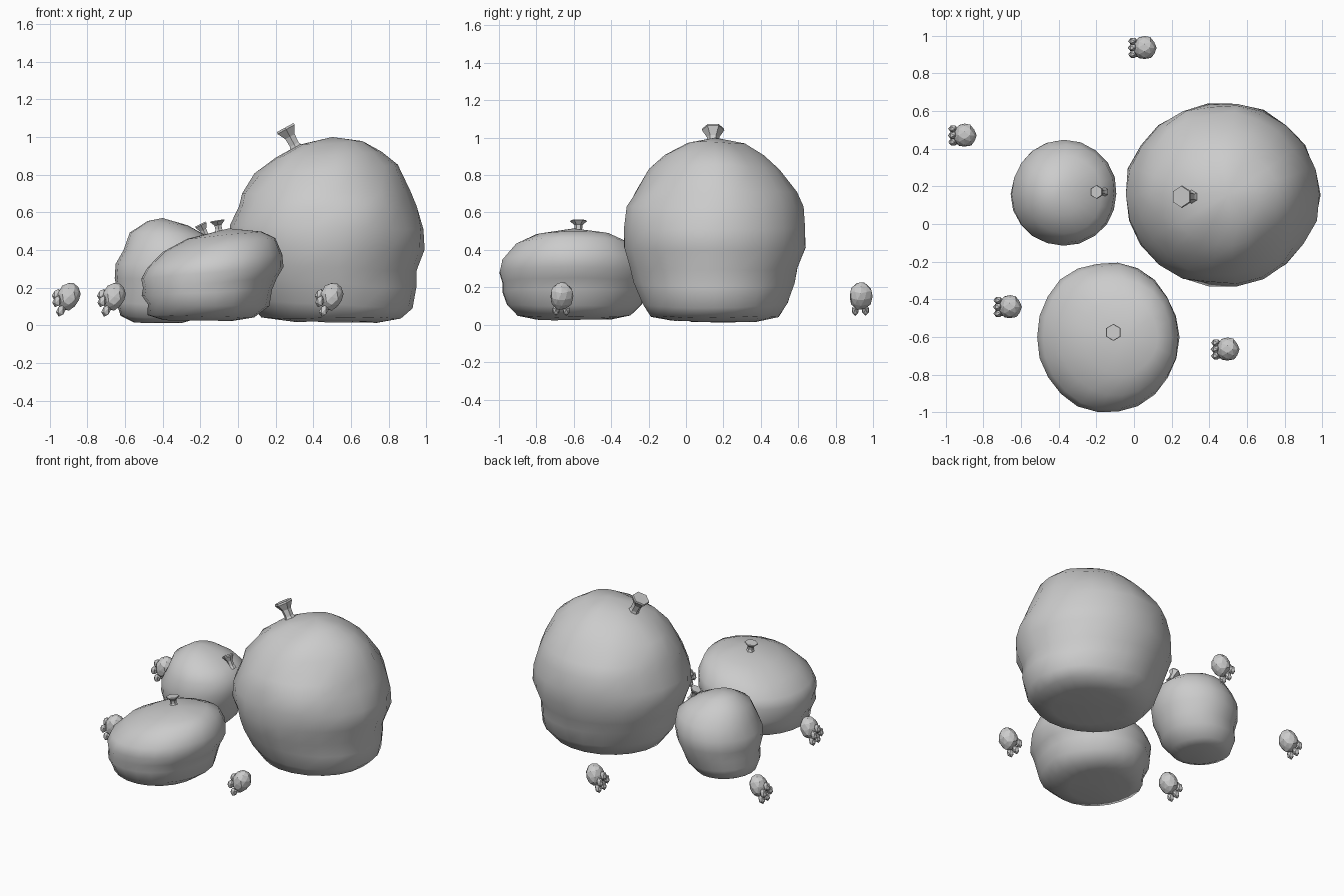
import bpy, bmesh, math
from mathutils import Vector, Matrix, noise


def finish(bm, name, smooth):
    bmesh.ops.recalc_face_normals(bm, faces=bm.faces[:])
    me = bpy.data.meshes.new(name)
    bm.to_mesh(me)
    bm.free()
    for p in me.polygons:
        p.use_smooth = smooth
    ob = bpy.data.objects.new(name, me)
    bpy.context.collection.objects.link(ob)
    return ob


# Lumpy body: each ring is a tilted ellipse through a left and a right point
def pumpkin(name, yc, rings, apex, base, sides=22, wobble=0.012):
    bm = bmesh.new()
    loops = []
    for lx, lz, rx, rz, ry in rings:
        loop = []
        for i in range(sides):
            a = 2 * math.pi * i / sides
            c, s = math.cos(a), math.sin(a)
            p = Vector(((lx + rx) / 2 + c * (rx - lx) / 2, yc + s * ry,
                        (lz + rz) / 2 + c * (rz - lz) / 2))
            n = noise.noise(p * 5) * wobble
            p += Vector((c * n, s * n, n * 0.5))
            p.z = max(p.z, 0.012)
            loop.append(bm.verts.new(p))
        loops.append(loop)
    for a, b in zip(loops, loops[1:]):
        for i in range(sides):
            j = (i + 1) % sides
            bm.faces.new((a[i], a[j], b[j], b[i]))
    for loop, (x, z) in ((loops[-1], apex), (loops[0], base)):
        v = bm.verts.new((x, yc, z))
        for i in range(sides):
            bm.faces.new((loop[i], loop[(i + 1) % sides], v))
    return finish(bm, name, True)


# Flared six-sided stem
def stem(name, bottom, top, r0, r1):
    b, t = Vector(bottom), Vector(top)
    rot = (t - b).to_track_quat('Z', 'Y')
    bm = bmesh.new()
    loops = []
    for f, r in ((0, r0 * 1.5), (0.25, r0), (0.6, r0 * 1.1), (0.92, r1), (1, r1 * 0.95)):
        loops.append([bm.verts.new(b.lerp(t, f) + rot @ Vector(
            (r * math.cos(k * math.pi / 3), r * math.sin(k * math.pi / 3), 0)))
            for k in range(6)])
    for a, c in zip(loops, loops[1:]):
        for k in range(6):
            j = (k + 1) % 6
            bm.faces.new((a[k], a[j], c[j], c[k]))
    bm.faces.new(loops[0])
    bm.faces.new(loops[-1])
    return finish(bm, name, False)


# Small faceted nugget with knobbly points on its lower left
def nugget(name, loc):
    bm = bmesh.new()
    tilt = Matrix.Rotation(math.radians(20), 4, 'Y')
    bmesh.ops.create_icosphere(bm, subdivisions=2, radius=1, matrix=Matrix.Translation(
        (0.012, 0, 0.015)) @ tilt @ Matrix.Diagonal((0.06, 0.063, 0.076, 1)))
    for v in bm.verts:
        v.co *= 1 + 0.12 * noise.noise(v.co * 30)
    for x, y, z in ((-0.05, 0.035, -0.01), (-0.05, -0.035, -0.01),
                    (-0.03, 0.025, -0.06), (-0.03, -0.03, -0.06), (-0.052, 0, 0.025)):
        bmesh.ops.create_icosphere(bm, subdivisions=1, radius=1, matrix=Matrix.Translation(
            (x, y, z)) @ tilt @ Matrix.Diagonal((0.025, 0.021, 0.033, 1)))
    ob = finish(bm, name, False)
    ob.location = loc


# Pumpkin bodies, rings from base to crown
pumpkin("large_pumpkin", 0.155, [
    (0.28, 0.025, 0.74, 0.015, 0.23), (0.13, 0.04, 0.87, 0.04, 0.34),
    (0.05, 0.14, 0.925, 0.09, 0.39), (0.01, 0.25, 0.945, 0.2, 0.43),
    (-0.01, 0.32, 0.94, 0.29, 0.45), (-0.045, 0.42, 0.985, 0.4, 0.485),
    (-0.04, 0.53, 0.985, 0.51, 0.485), (0.01, 0.63, 0.945, 0.63, 0.475),
    (0.025, 0.7, 0.91, 0.71, 0.435), (0.1, 0.8, 0.84, 0.85, 0.35),
    (0.2, 0.89, 0.76, 0.92, 0.27), (0.32, 0.96, 0.66, 0.975, 0.16)],
    (0.5, 1.0), (0.5, 0.03), 22, 0.022)
pumpkin("flat_pumpkin", -0.6, [
    (-0.4, 0.03, -0.02, 0.025, 0.2), (-0.48, 0.055, 0.08, 0.04, 0.3),
    (-0.475, 0.11, 0.16, 0.1, 0.36), (-0.51, 0.16, 0.18, 0.19, 0.385),
    (-0.505, 0.2, 0.205, 0.25, 0.385), (-0.52, 0.25, 0.24, 0.31, 0.4),
    (-0.49, 0.31, 0.235, 0.38, 0.385), (-0.4, 0.39, 0.2, 0.465, 0.31),
    (-0.27, 0.46, 0.13, 0.5, 0.2)],
    (-0.05, 0.515), (-0.18, 0.04))
pumpkin("small_pumpkin", 0.16, [
    (-0.55, 0.015, -0.3, 0.013, 0.13), (-0.62, 0.05, -0.24, 0.03, 0.19),
    (-0.64, 0.12, -0.17, 0.1, 0.24), (-0.635, 0.18, -0.14, 0.17, 0.25),
    (-0.655, 0.25, -0.105, 0.25, 0.28), (-0.655, 0.33, -0.09, 0.33, 0.28),
    (-0.61, 0.4, -0.105, 0.42, 0.26), (-0.57, 0.49, -0.17, 0.48, 0.205),
    (-0.48, 0.555, -0.27, 0.53, 0.11)],
    (-0.4, 0.57), (-0.42, 0.03), 20)

# Stems
stem("large_stem", (0.315, 0.145, 0.93), (0.25, 0.145, 1.05), 0.03, 0.06)
stem("flat_stem", (-0.1, -0.575, 0.495), (-0.11, -0.575, 0.558), 0.02, 0.045)
stem("small_stem", (-0.16, 0.17, 0.455), (-0.2, 0.17, 0.538), 0.018, 0.037)

# Scattered nuggets
for i, (x, y) in enumerate(((-0.91, 0.47), (0.045, 0.935), (-0.67, -0.44), (0.485, -0.665))):
    nugget(f"nugget_{i + 1}", (x, y, 0.138))
